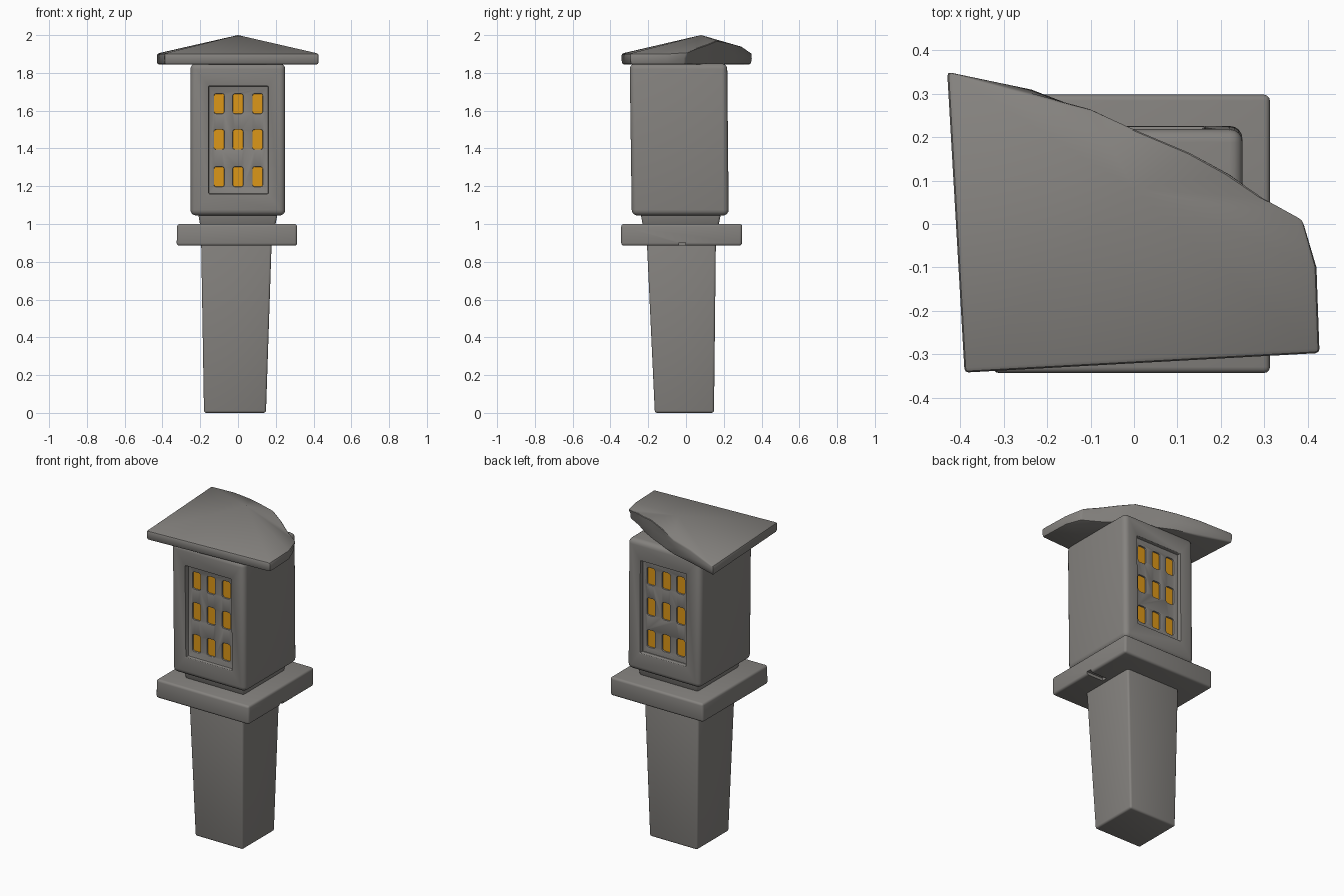
import bpy, bmesh, random
from mathutils import Vector

if "Cube" in bpy.data.objects:
    bpy.data.objects.remove(bpy.data.objects["Cube"])

random.seed(4)


def material(name, rgb):
    m = bpy.data.materials.new(name)
    m.diffuse_color = (*rgb, 1)
    m.use_nodes = True
    m.node_tree.nodes["Principled BSDF"].inputs["Base Color"].default_value = m.diffuse_color
    return m


STONE = material("warm grey stone", (0.235, 0.225, 0.212))
GLOW = material("amber glow", (0.72, 0.31, 0.009))


def make(name, bm, mat=None):
    bmesh.ops.recalc_face_normals(bm, faces=bm.faces[:])
    me = bpy.data.meshes.new(name)
    bm.to_mesh(me)
    bm.free()
    ob = bpy.data.objects.new(name, me)
    bpy.context.collection.objects.link(ob)
    if mat:
        me.materials.append(mat)
    return ob


def activate(ob):
    bpy.ops.object.select_all(action='DESELECT')
    ob.select_set(True)
    bpy.context.view_layer.objects.active = ob


def bevel(ob, width, segments=3, angle=0.6):
    activate(ob)
    m = ob.modifiers.new("bevel", 'BEVEL')
    m.width, m.segments = width, segments
    m.limit_method, m.angle_limit = 'ANGLE', angle
    bpy.ops.object.modifier_apply(modifier=m.name)


def cut(ob, cutter):
    activate(ob)
    m = ob.modifiers.new("cut", 'BOOLEAN')
    m.operation, m.solver, m.object = 'DIFFERENCE', 'EXACT', cutter
    bpy.ops.object.modifier_apply(modifier=m.name)
    bpy.data.objects.remove(cutter)


def smooth(ob):
    activate(ob)
    bpy.ops.object.shade_smooth_by_angle(angle=0.6)


def block(name, low, high, mat=None):
    """Tapered block; low and high are (x0, x1, y0, y1, z)."""
    bm = bmesh.new()
    rings = []
    for x0, x1, y0, y1, z in (low, high):
        rings.append([bm.verts.new((x, y, z)) for x, y in
                      ((x0, y0), (x1, y0), (x1, y1), (x0, y1))])
    a, b = rings
    bm.faces.new(a[::-1])
    bm.faces.new(b)
    for i in range(4):
        j = (i + 1) % 4
        bm.faces.new((a[i], a[j], b[j], b[i]))
    return make(name, bm, mat)


def box(name, x, y, z, w, d, h, mat=None):
    s = (x - w / 2, x + w / 2, y - d / 2, y + d / 2)
    return block(name, (*s, z - h / 2), (*s, z + h / 2), mat)


# Tapered post
post = block("post", (-0.18, 0.148, -0.165, 0.148, 0),
             (-0.195, 0.178, -0.207, 0.158, 0.9), STONE)
bevel(post, 0.012)
smooth(post)

# Square slab with a small chip under its right edge
slab = block("slab", (-0.325, 0.313, -0.343, 0.296, 0.885),
             (-0.322, 0.313, -0.343, 0.298, 1.0), STONE)
bevel(slab, 0.014)
cut(slab, box("chip", 0.27, -0.02, 0.885, 0.14, 0.035, 0.035))
smooth(slab)

# Neck that flares up into the lantern box
neck = block("neck", (-0.2, 0.197, -0.228, 0.172, 0.99),
             (-0.215, 0.215, -0.245, 0.19, 1.08), STONE)
bevel(neck, 0.012)
smooth(neck)

# Lantern box with recessed lattice panels front and back
lantern = block("lantern_box", (-0.252, 0.25, -0.287, 0.226, 1.045),
                (-0.252, 0.25, -0.298, 0.218, 1.85), STONE)
bevel(lantern, 0.03, 4)
columns, rows = (-0.1, 0.0, 0.104), (1.637, 1.447, 1.25)
for side, floor, s in (("front", -0.265, -1), ("back", 0.196, 1)):
    cut(lantern, box("recess", 0.002, floor + s * 0.05, 1.445, 0.315, 0.1, 0.57))
    for x in columns:
        for z in rows:
            hole = box("hole", x, floor, z, 0.054, 0.07, 0.105)
            bevel(hole, 0.011, 2)
            cut(lantern, hole)
            # Glowing pane set inside the hole
            box(f"{side}_window_pane", x, floor - s * 0.014, z,
                0.068, 0.008, 0.12, GLOW)
bevel(lantern, 0.006, 2, 0.8)
smooth(lantern)

# Hipped roof with its back right corner broken off
apex = Vector((0, 0.08, 2.0))
outline = [(-0.39, -0.342), (0.427, -0.297), (0.42, -0.1), (0.39, 0.01),
           (0.3, 0.06), (0.22, 0.115), (0.13, 0.165), (0, 0.22),
           (-0.1, 0.265), (-0.24, 0.3), (-0.43, 0.35)]


def roof_z(x, y):
    t = min((y + 0.34) / 0.42, (x + 0.43) / 0.43,
            (0.42 - x) / 0.42, (0.42 - y) / 0.34)
    return 1.902 + 0.098 * max(0, min(1, t))


bm = bmesh.new()
top, mid, low = [], [], []
for i, (x, y) in enumerate(outline):
    z = roof_z(x, y)
    broken = 3 <= i <= 9
    out = random.uniform(-0.02, 0.012) if broken else 0
    inset = 0.015 if broken else 0.004
    top.append(bm.verts.new((x, y, z)))
    mid.append(bm.verts.new((x + out * 0.4, y + out, (z + 1.845) / 2)))
    low.append(bm.verts.new((x - inset * 0.4 * (1 if x > 0 else -1),
                             y - inset * (1 if y > 0 else -1), 1.845)))
peak = bm.verts.new(apex)
n = len(outline)
for i in range(n):
    j = (i + 1) % n
    bm.faces.new((top[i], top[j], peak))
    bm.faces.new((mid[i], mid[j], top[j], top[i]))
    bm.faces.new((low[i], low[j], mid[j], mid[i]))
bm.faces.new(low[::-1])
roof = make("broken_roof", bm, STONE)
bevel(roof, 0.009, 2, 0.7)
smooth(roof)
